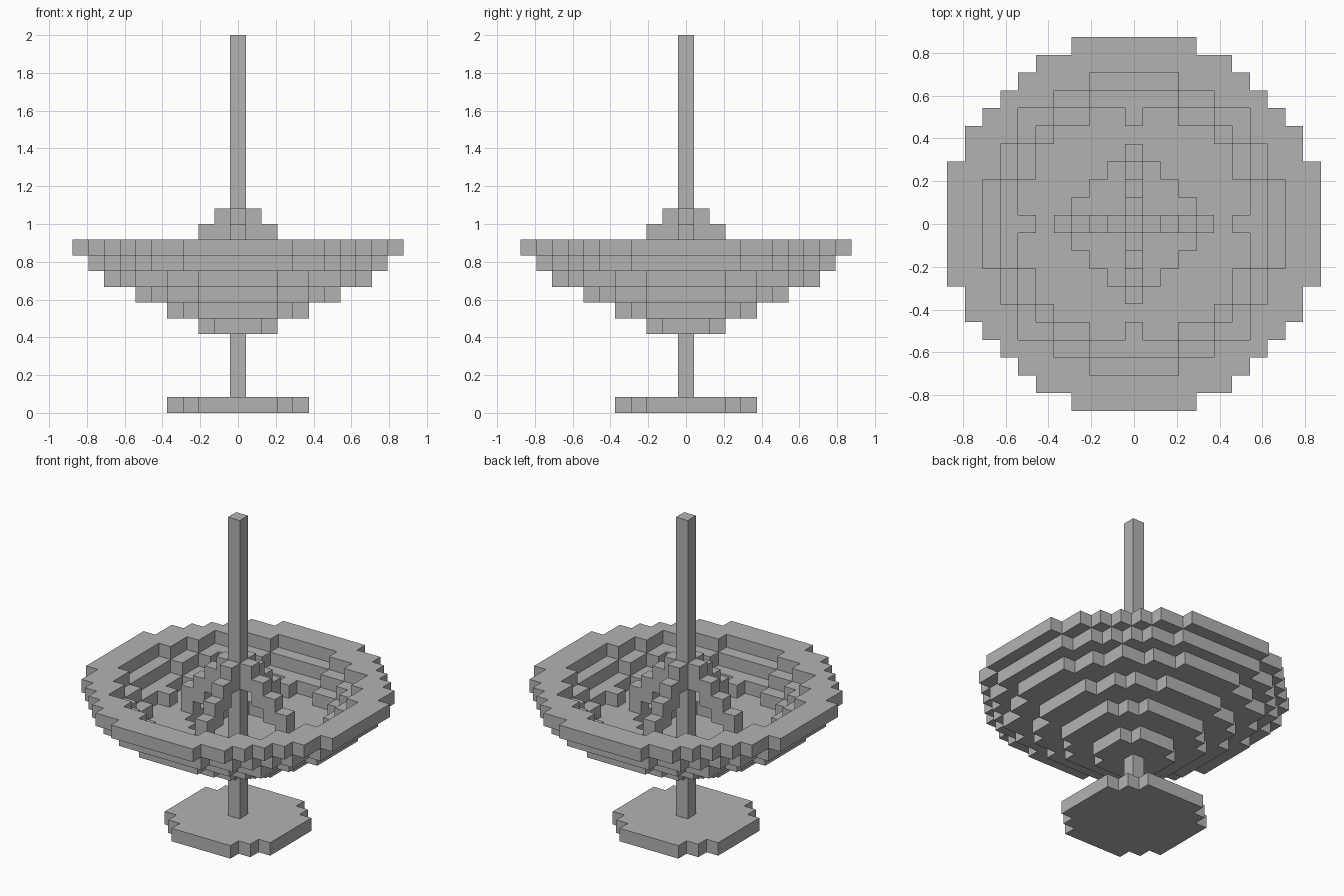
import bpy
import bmesh
from math import pi
from mathutils import Matrix, Vector

U = 1 / 12  # edge of one block

if "Cube" in bpy.data.objects:
    bpy.data.objects.remove(bpy.data.objects["Cube"], do_unlink=True)

stone = bpy.data.materials.new("plain_grey_stone")
stone.use_nodes = True
grey = (0.45, 0.45, 0.45, 1)
stone.diffuse_color = grey
stone.node_tree.nodes["Principled BSDF"].inputs["Base Color"].default_value = grey


def add_object(name, bm):
    mesh = bpy.data.meshes.new(name)
    bm.to_mesh(mesh)
    bm.free()
    mesh.materials.append(stone)
    obj = bpy.data.objects.new(name, mesh)
    bpy.context.collection.objects.link(obj)
    return obj


def in_disc(x, y, radius):
    return x * x + y * y <= radius * radius


def blocky_disc(name, level, radius, hole=0, extra=()):
    """One block-high round slab, optionally with a round hole."""
    bm = bmesh.new()
    reach = range(-int(radius), int(radius) + 1)
    for x in reach:
        for y in reach:
            solid = in_disc(x, y, radius) and not (hole and in_disc(x, y, hole))
            if solid or (x, y) in extra:
                corners = [(-1, -1), (1, -1), (1, 1), (-1, 1)]
                bm.faces.new([bm.verts.new(((x + a / 2) * U, (y + b / 2) * U, level * U))
                              for a, b in corners])
    bmesh.ops.remove_doubles(bm, verts=bm.verts, dist=U / 100)
    obj = add_object(name, bm)
    thick = obj.modifiers.new("block_height", "SOLIDIFY")
    thick.thickness = U
    thick.offset = 1
    return obj


def add_column(bm, x, bottom, top):
    size = Matrix.Diagonal((U, U, (top - bottom) * U, 1))
    place = Matrix.Translation(Vector((x, 0, (bottom + top) / 2)) * U)
    bmesh.ops.create_cube(bm, size=1, matrix=place @ size)


# Foot and central pole
blocky_disc("foot", 0, 4.5)
bm = bmesh.new()
add_column(bm, 0, 1, 24)
add_object("pole", bm)

# Stepped bowl, bottom to top, with four blocks jutting into one ring
blocky_disc("bowl_bottom", 5, 2.5)
blocky_disc("bowl_floor", 6, 4.5)
blocky_disc("bowl_lower_ring", 7, 6.5, 3.5)
blocky_disc("bowl_middle_ring", 8, 8.5, 6.5, [(6, 0), (-6, 0), (0, 6), (0, -6)])
blocky_disc("bowl_upper_ring", 9, 9.5, 7.5)
blocky_disc("bowl_rim", 10, 10.5, 8.5)

# Four stepped arms falling away from the pole
for turn, side in enumerate(["left", "back", "right", "front"]):
    bm = bmesh.new()
    for step in range(1, 5):
        add_column(bm, step, 12 - step, 14 - step)
    bmesh.ops.rotate(bm, verts=bm.verts, matrix=Matrix.Rotation(turn * pi / 2, 3, "Z"))
    add_object(side + "_arm", bm)
